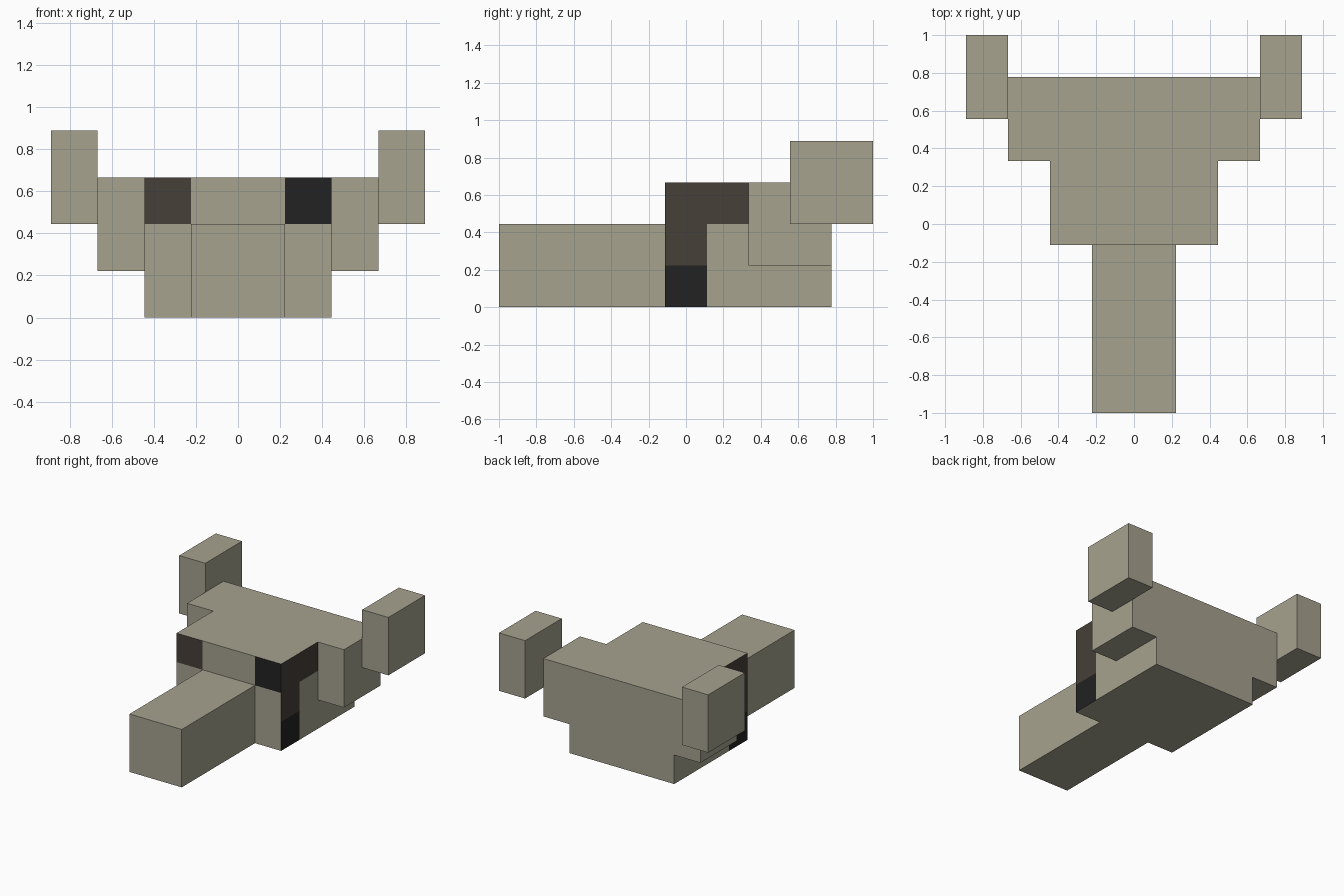
import bpy, bmesh
from mathutils import Vector

if "Cube" in bpy.data.objects:
    bpy.data.objects.remove(bpy.data.objects["Cube"])

U = 2 / 9  # block unit


def material(name, rgb):
    m = bpy.data.materials.new(name)
    m.diffuse_color = (*rgb, 1)
    m.use_nodes = True
    m.node_tree.nodes["Principled BSDF"].inputs["Base Color"].default_value = m.diffuse_color
    return m


MATS = [material("tan hide", (0.381, 0.362, 0.275)),
        material("dark brown marking", (0.061, 0.050, 0.040)),
        material("black marking", (0.016, 0.016, 0.016))]


def block(name, lo, hi, drop=None, cuts=(), rule=None):
    """Box from lo to hi in units; drop removes the joined side, cuts slice it, rule paints it."""
    bm = bmesh.new()
    bmesh.ops.create_cube(bm, size=1)
    for v in bm.verts:
        v.co = Vector([U * (a + (c + 0.5) * (b - a)) for a, b, c in zip(lo, hi, v.co)])
    bm.normal_update()
    if drop:
        bmesh.ops.delete(bm, geom=[f for f in bm.faces if f.normal.dot(drop) > 0.9],
                         context='FACES')
    for axis, pos in cuts:
        n = Vector((0, 0, 0))
        n[axis] = 1
        bmesh.ops.bisect_plane(bm, geom=bm.verts[:] + bm.edges[:] + bm.faces[:],
                               plane_co=n * pos * U, plane_no=n)
    bm.normal_update()
    if rule:
        for f in bm.faces:
            f.material_index = rule(f.calc_center_median() / U, f.normal)
    me = bpy.data.meshes.new(name)
    bm.to_mesh(me)
    bm.free()
    for m in MATS:
        me.materials.append(m)
    ob = bpy.data.objects.new(name, me)
    bpy.context.collection.objects.link(ob)
    return ob


def head_paint(c, n):
    # eyes: one brown, one black square on the upper front corners
    if n.y < -0.9 and c.z > 2 and abs(c.x) > 1:
        return 2 if c.x > 0 else 1
    # cheek markings: wide brown band on top, narrow strip below, black at the bottom
    if abs(n.x) > 0.9:
        if c.z > 2 and c.y < 1.5:
            return 1
        if c.y < 0.5:
            return 1 if c.z > 1 else 2
    return 0


# skull with painted eyes and cheeks
block("head", (-2, -0.5, 0), (2, 3.5, 3),
      cuts=[(0, -1), (0, 1), (1, 0.5), (1, 1.5), (2, 1), (2, 2)], rule=head_paint)

# long muzzle
block("snout", (-1, -4.5, 0), (1, -0.5, 2), drop=Vector((0, 1, 0)))

# stepped horns on both sides
for side, s in (("left", -1), ("right", 1)):
    def span(a, b):
        return sorted((s * a, s * b))
    x0, x1 = span(2, 3)
    block(side + "_horn_base", (x0, 1.5, 1), (x1, 3.5, 3), drop=Vector((-s, 0, 0)))
    x0, x1 = span(3, 4)
    block(side + "_horn_tip", (x0, 2.5, 2), (x1, 4.5, 4))
